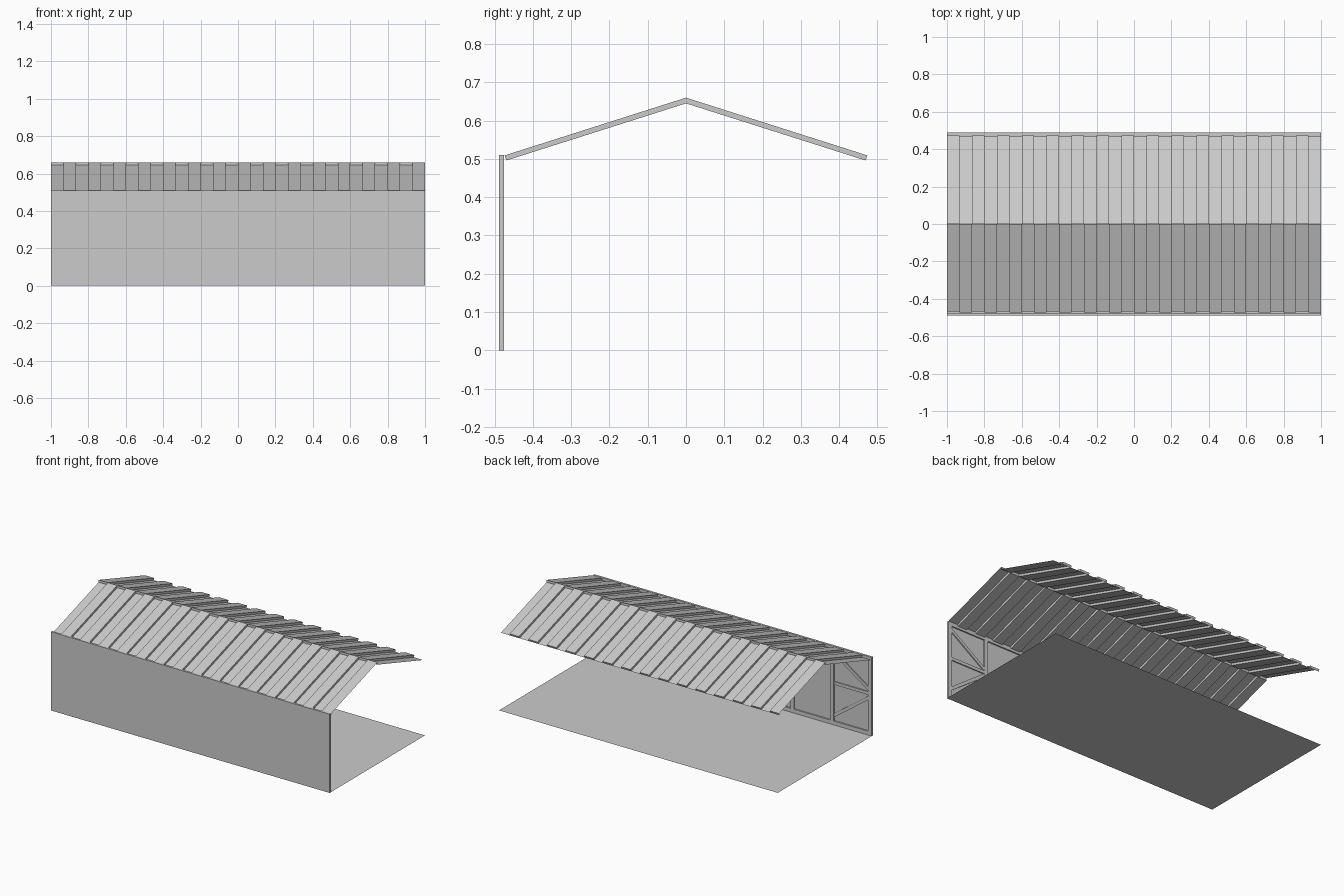
import bpy, bmesh, math
from mathutils import Matrix

if "Cube" in bpy.data.objects:
    bpy.data.objects.remove(bpy.data.objects["Cube"])


def finish(bm, name):
    me = bpy.data.meshes.new(name)
    bm.to_mesh(me)
    bm.free()
    ob = bpy.data.objects.new(name, me)
    bpy.context.collection.objects.link(ob)
    return ob


def add_box(bm, center, size, angle=0):
    m = (Matrix.Translation(center) @ Matrix.Rotation(-angle, 4, 'Y')
         @ Matrix.Diagonal((*size, 1)))
    bmesh.ops.create_cube(bm, size=1, matrix=m)


W, D = 1.0, 0.488       # half length, half depth
Y0, Y1, Y2 = -0.489, -0.484, -0.475   # wall outside, panel back, frame back

# floor plane
bm = bmesh.new()
bm.faces.new([bm.verts.new((x, y, 0)) for x, y in ((-W, -D), (W, -D), (W, D), (-W, D))])
finish(bm, "floor")

# front wall panel
bm = bmesh.new()
add_box(bm, (0, (Y0 + Y1) / 2, 0.255), (2 * W, Y1 - Y0, 0.51))
finish(bm, "wall_panel")

# posts, rails and braces on the inside of the wall
BAYS, T = 7, 0.025
bay = 2 * W / BAYS
ym, yd = (Y1 + Y2) / 2, Y2 - Y1
bm = bmesh.new()
for i in range(BAYS + 1):
    x = max(-W + T / 2, min(W - T / 2, -W + i * bay))
    add_box(bm, (x, ym, 0.255), (T, yd, 0.51))
finish(bm, "wall_posts")

bm = bmesh.new()
for z in (0.0125, 0.4975):
    add_box(bm, (0, ym, z), (2 * W, yd * 0.98, T))
finish(bm, "wall_rails")

bm = bmesh.new()
for i in range(0, BAYS, 2):
    x0, x1 = -W + i * bay + T / 2, -W + (i + 1) * bay - T / 2
    for za, zb in ((0.27, 0.27), (0.29, 0.47), (0.25, 0.06)):
        dx, dz = x1 - x0, zb - za
        add_box(bm, ((x0 + x1) / 2, ym - 0.001, (za + zb) / 2),
                (math.hypot(dx, dz), yd - 0.002, 0.02), math.atan2(dz, dx))
finish(bm, "wall_braces")

# corrugated roof slope: square wave along x, closed ends under the high strips
STRIPS = 30
LOW = ((0, 0.645), (-0.469, 0.496))     # (y, z) at ridge and eave
HIGH = ((0, 0.660), (-0.474, 0.509))


def roof_slope(name, turn):
    bm = bmesh.new()

    def quad(*pts):
        bm.faces.new([bm.verts.new(p) for p in pts])

    step = 2 * W / STRIPS
    for i in range(STRIPS):
        a, b = -W + i * step, -W + (i + 1) * step
        (ry, rz), (ey, ez) = HIGH if i % 2 else LOW
        quad((a, ey, ez), (b, ey, ez), (b, ry, rz), (a, ry, rz))
        if i % 2:
            for k in (0, 1):
                l, h = LOW[k], HIGH[k]
                quad((a, *l), (b, *l), (b, *h), (a, *h))
        if i:
            quad((a, *LOW[1]), (a, *HIGH[1]), (a, *HIGH[0]), (a, *LOW[0]))
    bmesh.ops.remove_doubles(bm, verts=bm.verts, dist=1e-5)
    bmesh.ops.rotate(bm, verts=bm.verts, matrix=Matrix.Rotation(turn, 3, 'Z'))
    finish(bm, name)


roof_slope("roof_front", 0)
roof_slope("roof_back", math.pi)
